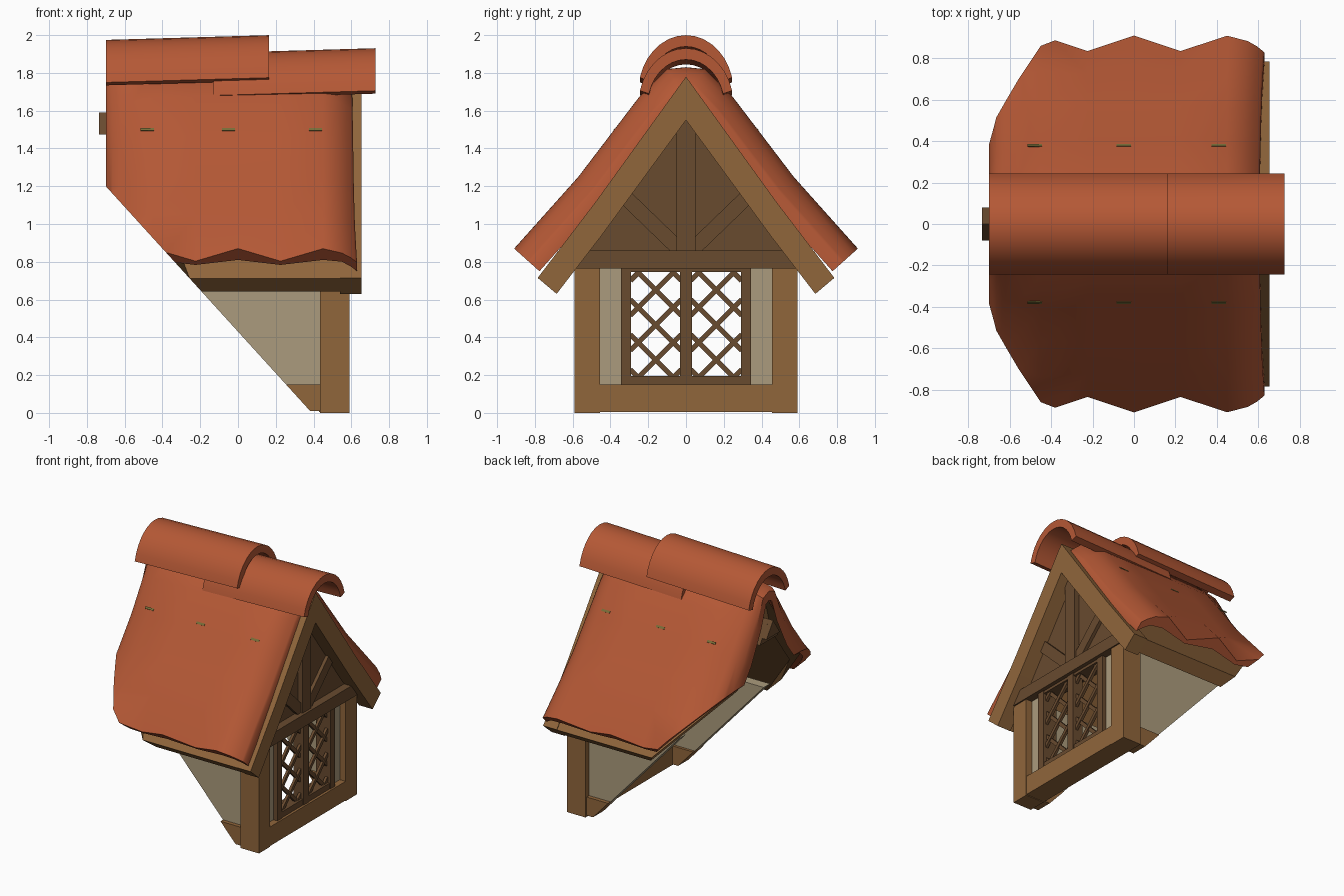
import bpy, bmesh, math
from mathutils import Vector

if "Cube" in bpy.data.objects:
    bpy.data.objects.remove(bpy.data.objects["Cube"])


def material(name, r, g, b):
    m = bpy.data.materials.new(name)
    m.diffuse_color = (r, g, b, 1)
    m.use_nodes = True
    m.node_tree.nodes["Principled BSDF"].inputs["Base Color"].default_value = m.diffuse_color
    return m


TILE = material("terracotta", 0.46, 0.098, 0.036)
WOOD = material("oak", 0.28, 0.132, 0.044)
DARK = material("dark_oak", 0.14, 0.069, 0.028)
PLASTER = material("plaster", 0.41, 0.33, 0.205)
MOSS = material("moss", 0.187, 0.155, 0.04)


def finish(name, bm, mat, clip=False, smooth=False):
    if clip:  # cut along the slope of the main roof
        geom = bm.verts[:] + bm.edges[:] + bm.faces[:]
        bmesh.ops.bisect_plane(bm, geom=geom, plane_co=(-0.70, 0, 1.2),
                               plane_no=(1.1, 0, 1), clear_inner=True)
        bmesh.ops.holes_fill(bm, edges=[e for e in bm.edges if e.is_boundary])
    bmesh.ops.recalc_face_normals(bm, faces=bm.faces[:])
    me = bpy.data.meshes.new(name)
    bm.to_mesh(me)
    bm.free()
    me.materials.append(mat)
    ob = bpy.data.objects.new(name, me)
    bpy.context.collection.objects.link(ob)
    if smooth:
        bpy.ops.object.select_all(action='DESELECT')
        ob.select_set(True)
        bpy.context.view_layer.objects.active = ob
        bpy.ops.object.shade_smooth_by_angle(angle=math.radians(40))
    return ob


def add_prism(bm, pts, x0, x1, rise=0.0):
    """Extrude a (y, z) outline along x; rise lifts the far end."""
    a = [bm.verts.new((x0, y, z)) for y, z in pts]
    b = [bm.verts.new((x1, y, z + rise)) for y, z in pts]
    bm.faces.new(a)
    bm.faces.new(b[::-1])
    n = len(pts)
    for i in range(n):
        j = (i + 1) % n
        bm.faces.new((a[i], b[i], b[j], a[j]))


def prism(name, pts, x0, x1, mat, clip=False, smooth=False, rise=0.0):
    bm = bmesh.new()
    add_prism(bm, pts, x0, x1, rise)
    return finish(name, bm, mat, clip, smooth)


def rect(y0, y1, z0, z1):
    return [(y0, z0), (y1, z0), (y1, z1), (y0, z1)]


def bar(a, b, width):
    a, b = Vector(a), Vector(b)
    d = (b - a).normalized() * width / 2
    n = Vector((-d.y, d.x))
    return [tuple(a + n), tuple(b + n), tuple(b - n), tuple(a - n)]


def flip(pts, s):
    return [(y * s, z) for y, z in pts]


def chevron(outer, inner):
    """Full gable outline from right-hand halves that start at the apex."""
    return (flip(outer[:0:-1], -1) + outer + inner[::-1] + flip(inner[1:], -1))


# Walls, posts and plaster, mirrored on both sides
for s, side in ((-1, "left"), (1, "right")):
    prism("corner_post_" + side, flip(rect(0.455, 0.59, 0, 0.765), s), 0.435, 0.59, WOOD)
    prism("side_wall_" + side, flip(rect(0.47, 0.545, 0.1, 0.79), s), -0.7, 0.45, PLASTER, True)
    prism("side_sill_" + side, flip(rect(0.45, 0.575, 0.01, 0.15), s), -0.1, 0.45, WOOD, True)
    prism("front_plaster_" + side, flip(rect(0.3, 0.46, 0.14, 0.77), s), 0.46, 0.54, PLASTER)
    prism("window_jamb_" + side, flip(rect(0.29, 0.345, 0.15, 0.77), s), 0.455, 0.575, DARK)
prism("front_sill", rect(-0.456, 0.456, 0.005, 0.15), 0.43, 0.589, WOOD)
prism("window_mullion", rect(-0.032, 0.032, 0.15, 0.77), 0.49, 0.575, DARK)
prism("window_bottom_rail", rect(-0.34, 0.34, 0.15, 0.195), 0.46, 0.57, DARK)
prism("window_top_rail", rect(-0.34, 0.34, 0.745, 0.78), 0.46, 0.57, DARK)

# Diagonal lattice in both window openings
bm = bmesh.new()
for s in (-1, 1):
    for d in (-1, 1):
        for k in range(-2, 3):
            c = 0.465 + k * 0.185
            lo, hi = max(-0.135, 0.185 - c), min(0.135, 0.75 - c)
            if hi - lo > 0.03:
                p, q = (s * 0.16 + d * lo, c + lo), (s * 0.16 + d * hi, c + hi)
                x = 0.528 if d < 0 else 0.535
                add_prism(bm, bar(p, q, 0.027), x, x + 0.02)
finish("window_lattice", bm, DARK)

# Timbered gable
prism("gable_panel", [(0, 1.62), (-0.6, 0.765), (0.6, 0.765)], 0.45, 0.54, DARK)
prism("tie_beam", [(-0.6, 0.765), (0.6, 0.765), (0.53, 0.86), (-0.53, 0.86)], 0.44, 0.60, DARK)
prism("king_post", rect(-0.05, 0.05, 0.86, 1.58), 0.46, 0.58, DARK)
for s, side in ((-1, "left"), (1, "right")):
    prism("gable_brace_" + side, flip(bar((0.04, 0.87), (0.33, 1.15), 0.08), s), 0.47, 0.565, DARK)

# Bargeboard, roof deck and ridge beam
OUTER = [(0, 1.78), (0.48, 1.115), (0.785, 0.715)]
prism("bargeboard", chevron(OUTER, [(0, 1.55), (0.45, 0.935), (0.685, 0.63)]), 0.54, 0.655, WOOD)
prism("roof_deck", chevron([(0, 1.775), (0.478, 1.11), (0.782, 0.712)],
                           [(0, 1.58), (0.455, 0.96), (0.70, 0.643)]), -0.655, 0.54, WOOD, True)
prism("ridge_beam", [(0, 1.59), (-0.11, 1.43), (0.11, 1.43)], -0.70, 0.5, DARK)
prism("ridge_beam_tip", [(0, 1.59), (-0.08, 1.473), (0.08, 1.473)], -0.735, -0.70, DARK)

# Tile covering: rolled verges and a rippled eave
HALF = [(0, 1.83), (0.1, 1.82), (0.25, 1.67), (0.41, 1.46), (0.57, 1.25), (0.74, 1.06), (0.91, 0.87)]
PROFILE = flip(HALF[:0:-1], -1) + HALF
RIPPLE = [0, 0, 0, 0, 0, 0.25, 1]
XS = [-0.70, -0.69, -0.665, -0.62, -0.56, -0.45, -0.225, 0, 0.225, 0.45, 0.53, 0.575, 0.60, 0.61]


def tile_point(i, x, low):
    a, b = PROFILE[max(i - 1, 0)], PROFILE[min(i + 1, len(PROFILE) - 1)]
    n = Vector((-(b[1] - a[1]), b[0] - a[0])).normalized()
    w = RIPPLE[abs(i - 6)]
    if x > 0:
        verge = 0.11 * max(0, (x - 0.435) / 0.175) ** 2
    else:
        verge = 0.1 * max(0, (-x - 0.46) / 0.205) ** 1.2 + 1.6 * max(0, -x - 0.665)
        verge *= (0.15, 0.3, 0.75, 1, 1, 1, 1)[abs(i - 6)]
    wave = 0.1 * abs(x / 0.45 - round(x / 0.45)) * 2 * w
    drop = max(verge, wave)
    if low:
        drop = max(verge + 0.07, 0.4 * wave + 0.07 + 0.02 * w)
    p = Vector(PROFILE[i]) - n * drop
    flare = 0.02 * abs(i - 6) / 6 if x > 0.5 else 0
    return (x - 0.01 * (x > 0.5) + flare + 0.01 * w * (x > 0.5), p.x, p.y)


bm = bmesh.new()
rows, cols = len(PROFILE), len(XS)
top = [[bm.verts.new(tile_point(i, x, False)) for x in XS] for i in range(rows)]
low = [[bm.verts.new(tile_point(i, x, True)) for x in XS] for i in range(rows)]
for i in range(rows - 1):
    for j in range(cols - 1):
        for g in (top, low):
            bm.faces.new((g[i][j], g[i + 1][j], g[i + 1][j + 1], g[i][j + 1]))
    for j in (0, cols - 1):
        bm.faces.new((top[i][j], top[i + 1][j], low[i + 1][j], low[i][j]))
for j in range(cols - 1):
    for i in (0, rows - 1):
        bm.faces.new((top[i][j], top[i][j + 1], low[i][j + 1], low[i][j]))
finish("roof_tiles", bm, TILE, True, True)

# Moss flecks lying almost flush in the tiles
bm = bmesh.new()
for s in (-1, 1):
    for x in (-0.48, -0.05, 0.41):
        add_prism(bm, flip(bar((0.374, 1.506), (0.384, 1.493), 0.005), s), x - 0.035, x + 0.035)
finish("moss_flecks", bm, MOSS)


# Overlapping barrel ridge caps
def arc(r, zc, n=14):
    angles = [math.radians(15 + 150 * k / n) for k in range(n + 1)]
    return [(r * math.cos(t), zc + 1.2 * r * math.sin(t)) for t in angles]


for name, x0, x1, z in (("back_ridge_cap", -0.70, 0.163, 1.671), ("front_ridge_cap", -0.13, 0.728, 1.602)):
    prism(name, arc(0.253, z) + arc(0.203, z)[::-1], x0, x1, TILE, smooth=True, rise=0.025)
